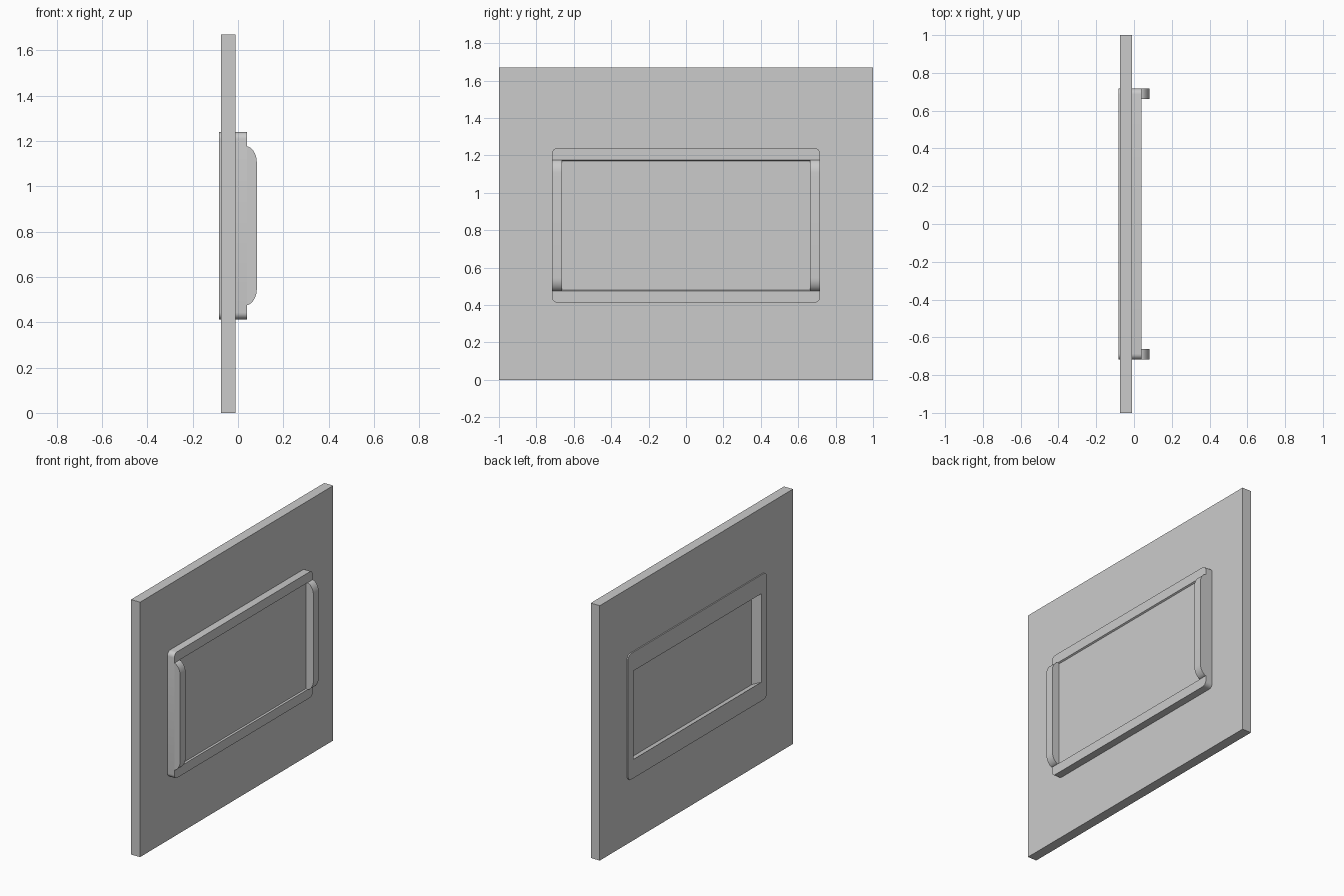
import bpy, bmesh
from math import sin, cos, pi, radians

if "Cube" in bpy.data.objects:
    bpy.data.objects.remove(bpy.data.objects["Cube"])

Z_MID = 0.826      # centre height of the window


def loft(name, loops):
    """Solid from matching closed loops, capped at both ends."""
    bm = bmesh.new()
    rings = [[bm.verts.new(p) for p in loop] for loop in loops]
    n = len(rings[0])
    for a, b in zip(rings, rings[1:]):
        for i in range(n):
            j = (i + 1) % n
            bm.faces.new((a[i], a[j], b[j], b[i]))
    bm.faces.new(rings[0])
    bm.faces.new(rings[-1])
    bmesh.ops.recalc_face_normals(bm, faces=bm.faces)
    mesh = bpy.data.meshes.new(name)
    bm.to_mesh(mesh)
    bm.free()
    obj = bpy.data.objects.new(name, mesh)
    bpy.context.collection.objects.link(obj)
    return obj


def rect(x, hy, z0, z1):
    return [(x, -hy, z0), (x, hy, z0), (x, hy, z1), (x, -hy, z1)]


def rounded_rect(x, hy, z0, z1, r, steps=6):
    pts = []
    corners = [(hy - r, z1 - r), (r - hy, z1 - r), (r - hy, z0 + r), (hy - r, z0 + r)]
    for k, (cy, cz) in enumerate(corners):
        for i in range(steps + 1):
            a = (k + i / steps) * pi / 2
            pts.append((x, cy + r * cos(a), cz + r * sin(a)))
    return pts


def select(obj):
    bpy.ops.object.select_all(action='DESELECT')
    obj.select_set(True)
    bpy.context.view_layer.objects.active = obj


def cut(obj, cutter):
    mod = obj.modifiers.new("opening", 'BOOLEAN')
    mod.operation = 'DIFFERENCE'
    mod.solver = 'EXACT'
    mod.object = cutter
    select(obj)
    bpy.ops.object.modifier_apply(modifier=mod.name)
    bpy.data.objects.remove(cutter, do_unlink=True)


def smooth(obj):
    select(obj)
    bpy.ops.object.shade_smooth_by_angle(angle=radians(30))


# Wall panel with the opening that holds the frame
wall = loft("wall_panel", [rect(-0.075, 1, 0, 1.67), rect(-0.01, 1, 0, 1.67)])
cut(wall, loft("wall_cutter", [rect(-0.2, 0.69, 0.44, 1.212), rect(0.2, 0.69, 0.44, 1.212)]))

# Window frame: rounded outside, top and bottom rails tapering towards the back
frame = loft("window_frame", [rounded_rect(x, 0.717, 0.413, 1.239, 0.03) for x in (-0.083, 0.04)])


def opening(x):
    half = 0.35 - 0.06 * (0.04 - x) / 0.123
    return rect(x, 0.662, Z_MID - half, Z_MID + half)


cut(frame, loft("frame_cutter", [opening(-0.15), opening(0.1)]))
smooth(frame)

# Pane set inside the frame
loft("window_pane", [rect(-0.013, 0.68, 0.45, 1.2), rect(0.03, 0.68, 0.45, 1.2)])

# Raised side rails with rounded ends
arc = [(0.04 + 0.043 * sin(i / 8 * pi / 2) ** 1.2, 0.35 - 0.07 * (1 - cos(i / 8 * pi / 2)))
       for i in range(9)]
profile = [(x, Z_MID + h) for x, h in arc] + [(x, Z_MID - h) for x, h in reversed(arc)]
# replace the ends by quarter-round corners bulging outwards
for side, name in ((-1, "left_side_rail"), (1, "right_side_rail")):
    smooth(loft(name, [[(x, side * y, z) for x, z in profile] for y in (0.662, 0.717)]))
